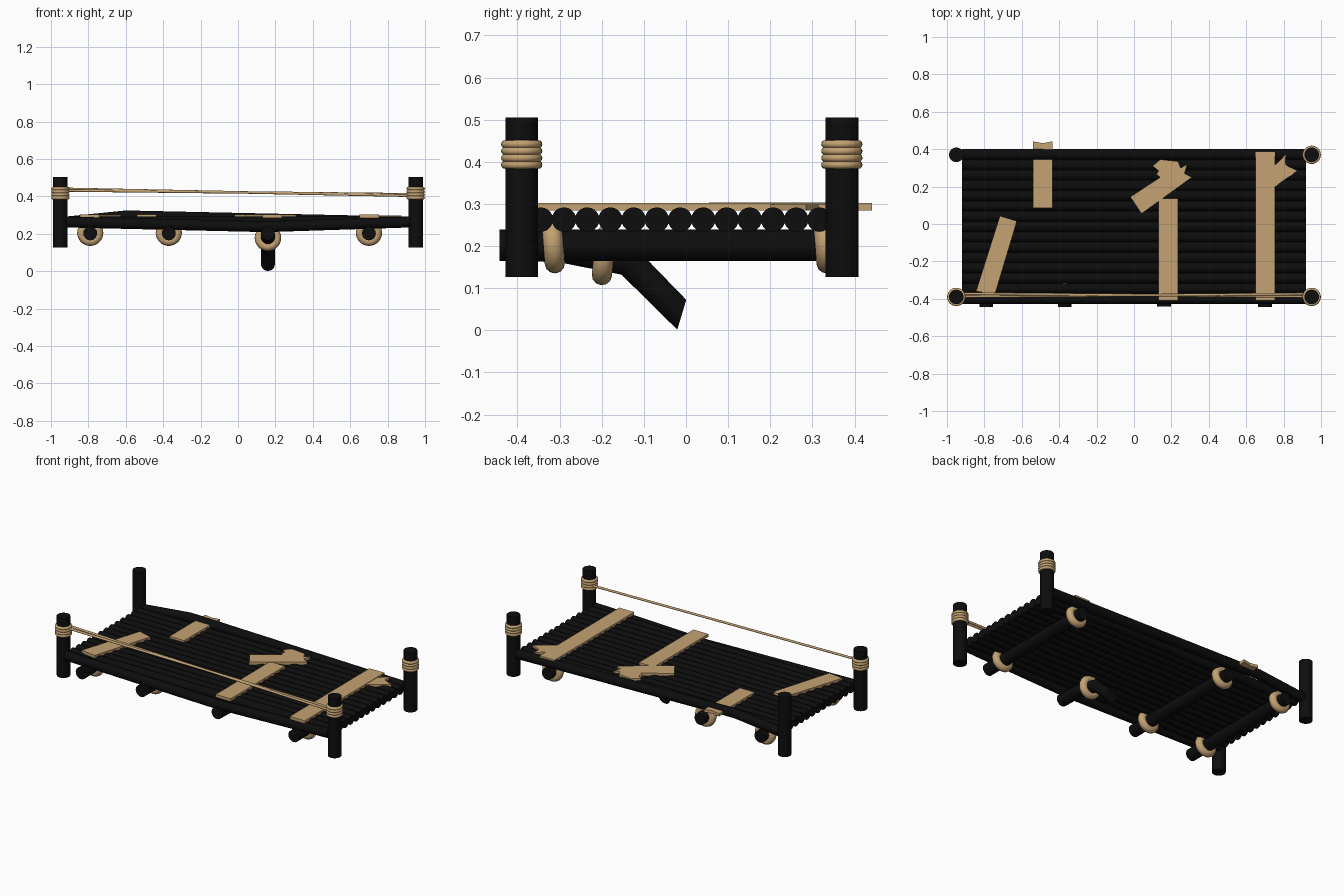
import bpy, bmesh, math
from mathutils import Vector

if "Cube" in bpy.data.objects:
    bpy.data.objects.remove(bpy.data.objects["Cube"])


def material(name, rgb):
    m = bpy.data.materials.new(name)
    m.diffuse_color = (*rgb, 1)
    m.use_nodes = True
    m.node_tree.nodes["Principled BSDF"].inputs["Base Color"].default_value = m.diffuse_color
    return m


WOOD = material("charred wood", (0.004, 0.004, 0.004))
ROPE = material("tan rope", (0.55, 0.36, 0.17))


def finish(name, bm, mat, smooth=True):
    bmesh.ops.recalc_face_normals(bm, faces=bm.faces)
    for f in bm.faces:
        f.smooth = smooth and len(f.verts) == 4
    me = bpy.data.meshes.new(name)
    bm.to_mesh(me)
    bm.free()
    me.materials.append(mat)
    ob = bpy.data.objects.new(name, me)
    bpy.context.collection.objects.link(ob)
    return ob


def tube(name, points, radius, mat, normals=None, sides=20):
    """Round bar through points; normals optionally tilt each ring."""
    pts = [Vector(p) for p in points]
    bm = bmesh.new()
    rings = []
    for i, p in enumerate(pts):
        n = Vector(normals[i]) if normals else pts[min(i + 1, len(pts) - 1)] - pts[max(i - 1, 0)]
        n.normalize()
        ref = Vector((1, 0, 0)) if abs(n.x) < 0.8 else Vector((0, 1, 0))
        u = (ref - n * ref.dot(n)).normalized()
        v = n.cross(u)
        rings.append([bm.verts.new(p + radius * (u * math.cos(a) + v * math.sin(a)))
                      for a in (2 * math.pi * k / sides for k in range(sides))])
    for a, b in zip(rings, rings[1:]):
        for k in range(sides):
            j = (k + 1) % sides
            bm.faces.new((a[k], a[j], b[j], b[k]))
    bm.faces.new(rings[0])
    bm.faces.new(rings[-1])
    return finish(name, bm, mat)


def torus(name, center, axis, major, minor, mat, n=28, m=12):
    c, axis = Vector(center), Vector(axis).normalized()
    u = Vector((1, 0, 0))
    u = (u - axis * u.dot(axis)).normalized()
    v = axis.cross(u)
    bm = bmesh.new()
    rings = []
    for i in range(n):
        a = 2 * math.pi * i / n
        d = u * math.cos(a) + v * math.sin(a)
        rings.append([bm.verts.new(c + d * (major + minor * math.cos(b)) + axis * minor * math.sin(b))
                      for b in (2 * math.pi * k / m for k in range(m))])
    for i in range(n):
        a, b = rings[i], rings[(i + 1) % n]
        for k in range(m):
            j = (k + 1) % m
            bm.faces.new((a[k], a[j], b[j], b[k]))
    return finish(name, bm, mat)


def strip(name, outline, z0=0.284, z1=0.302):
    """Flat binding strip extruded from an outline seen from above."""
    bm = bmesh.new()
    f = bm.faces.new([bm.verts.new((x, y, z0)) for x, y in outline])
    top = bmesh.ops.extrude_face_region(bm, geom=[f])
    bmesh.ops.translate(bm, vec=(0, 0, z1 - z0),
                        verts=[g for g in top["geom"] if isinstance(g, bmesh.types.BMVert)])
    return finish(name, bm, ROPE, False)


# deck logs: the front one sags, the back one is lifted
COUNT = 15
for i in range(COUNT):
    y = -0.40 + 0.772 * i / (COUNT - 1)
    path = [(-0.92, y, 0.263), (0.92, y, 0.263)]
    if i == 0:
        path.insert(1, (0.15, y, 0.238))
    if i == COUNT - 1:
        path.insert(1, (-0.6, y, 0.296))
    tube(f"deck_log_{i + 1}", path, 0.029, WOOD)

# cross logs with a rope loop near each end
for i, x in enumerate((-0.79, -0.37, 0.70)):
    tube(f"cross_log_{i + 1}", [(x, -0.443, 0.202), (x, 0.39, 0.202)], 0.037, WOOD)
    for side, y in (("front", -0.315), ("back", 0.33)):
        torus(f"cross_log_loop_{side}_{i + 1}", (x, y, 0.205), (0, 1, 0.08), 0.046, 0.024, ROPE)

# broken cross log hanging down
tube("broken_cross_log",
     [(0.16, -0.44, 0.202), (0.16, -0.30, 0.199), (0.16, -0.138, 0.166), (0.16, -0.010, 0.037)],
     0.037, WOOD, normals=[(0, 1, 0), (0, 1, -0.1), (0, 1, -0.45), (0, 1, -0.3)])
torus("broken_log_loop", (0.16, -0.195, 0.178), (0, 1, -0.1), 0.047, 0.024, ROPE)

# corner posts, three of them wound with rope
for sx, xn in ((-1, "left"), (1, "right")):
    for y, yn in ((-0.39, "front"), (0.37, "back")):
        x = 0.95 * sx
        tube(f"post_{yn}_{xn}", [(x, y, 0.127), (x, y, 0.505)], 0.039, WOOD, sides=24)
        if (xn, yn) != ("left", "back"):
            for k in range(4):
                torus(f"post_coil_{yn}_{xn}_{k + 1}", (x, y, 0.393 + 0.0163 * k),
                      (0, 0, 1), 0.0395, 0.0095, ROPE)

# two crossing strands of the front hand rope
tube("hand_rope_a", [(-0.95, -0.372, 0.441), (0.95, -0.388, 0.403)], 0.007, ROPE, sides=10)
tube("hand_rope_b", [(-0.95, -0.388, 0.432), (0.95, -0.374, 0.411)], 0.007, ROPE, sides=10)

# flat binding strips over the deck
strip("strip_right", [(0.65, -0.41), (0.755, -0.41), (0.755, 0.388), (0.65, 0.388)])
strip("strip_right_torn_end", [(0.74, 0.19), (0.875, 0.285), (0.81, 0.315), (0.81, 0.37), (0.74, 0.30)],
      0.284, 0.299)
strip("strip_middle", [(0.13, -0.41), (0.235, -0.41), (0.235, 0.135), (0.13, 0.135)])
strip("strip_middle_torn", [(-0.02, 0.145), (0.04, 0.055), (0.31, 0.25), (0.27, 0.27), (0.285, 0.32),
                            (0.25, 0.30), (0.235, 0.335), (0.14, 0.345), (0.10, 0.31),
                            (0.13, 0.285), (0.12, 0.265), (0.14, 0.25)], 0.286, 0.304)
strip("strip_left_slanted", [(-0.845, -0.36), (-0.743, -0.375), (-0.626, 0.016), (-0.717, 0.043)])
strip("strip_left_back", [(-0.54, 0.085), (-0.437, 0.085), (-0.437, 0.442), (-0.488, 0.432), (-0.54, 0.442)])
